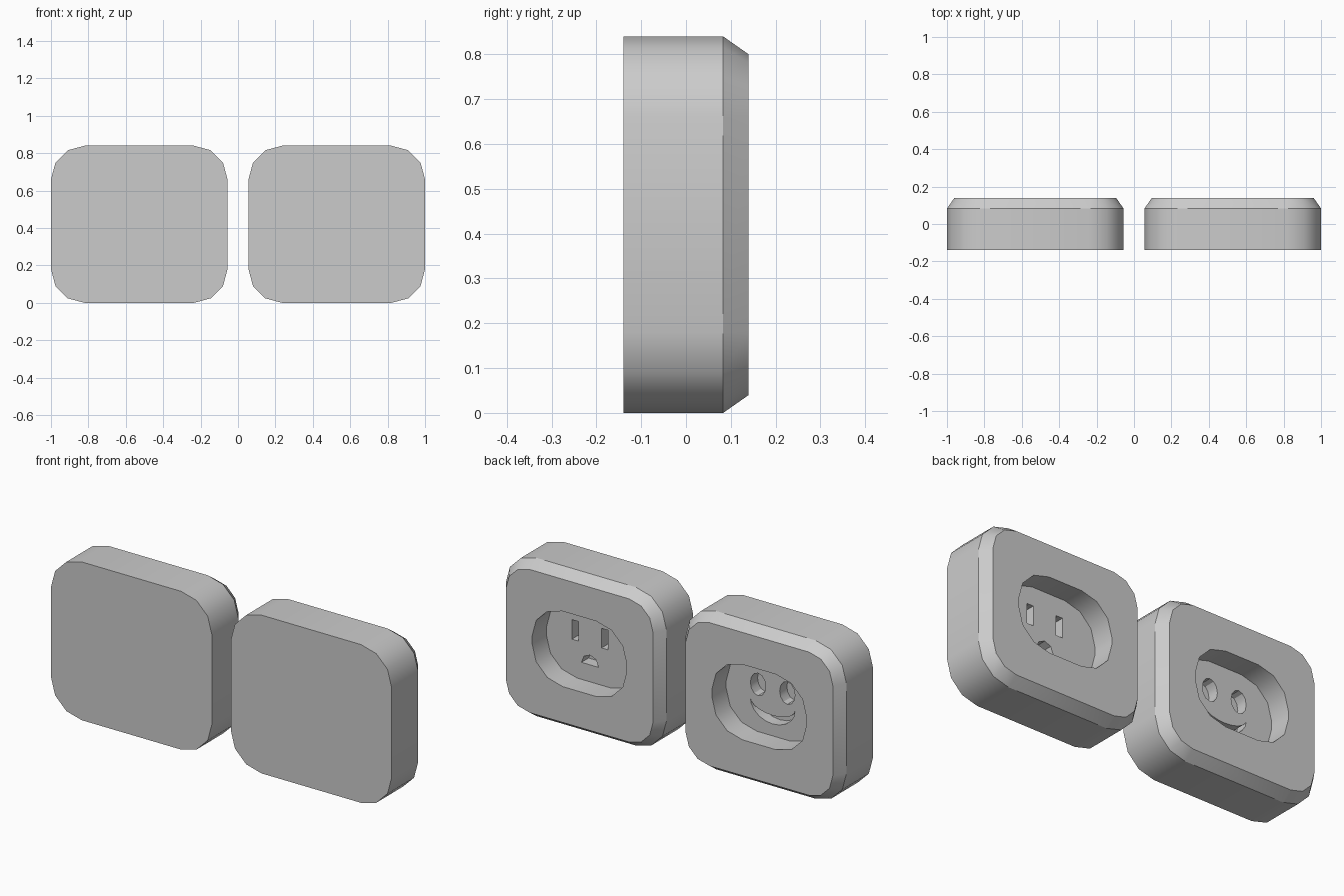
import bpy, bmesh
from math import sin, cos, pi, radians

if "Cube" in bpy.data.objects:
    bpy.data.objects.remove(bpy.data.objects["Cube"])

CZ = 0.42                      # height of the block centres
BACK, EDGE, FACE = -0.14, 0.083, 0.14
FLOOR = 0.02                   # y of the recess floor
HOLE = -0.04                   # y of the hole bottoms


def rounded_rect(hx, hz, r, n=3):
    pts = []
    for q, (sx, sz) in enumerate([(1, 1), (-1, 1), (-1, -1), (1, -1)]):
        for i in range(n + 1):
            a = (q + i / n) * pi / 2
            pts.append((sx * (hx - r) + r * cos(a), sz * (hz - r) + r * sin(a)))
    return pts


def arc(rx, rz, a0, a1, n, cz=0.0):
    return [(rx * cos(a0 + (a1 - a0) * i / n), cz + rz * sin(a0 + (a1 - a0) * i / n))
            for i in range(n + 1)]


def loft(name, sections, x, z):
    """Solid through matching outlines, each given as (y, points)."""
    bm = bmesh.new()
    rings = [[bm.verts.new((x + px, y, z + pz)) for px, pz in pts] for y, pts in sections]
    n = len(rings[0])
    for a, b in zip(rings, rings[1:]):
        for i in range(n):
            bm.faces.new((a[i], a[(i + 1) % n], b[(i + 1) % n], b[i]))
    bm.faces.new(rings[0])
    bm.faces.new(rings[-1])
    bmesh.ops.recalc_face_normals(bm, faces=bm.faces[:])
    me = bpy.data.meshes.new(name)
    bm.to_mesh(me)
    bm.free()
    ob = bpy.data.objects.new(name, me)
    bpy.context.collection.objects.link(ob)
    return ob


def carve(ob, outline, x, z, y0, y1):
    cutter = loft("cutter", [(y0, outline), (y1, outline)], x, z)
    cutter.hide_render = True
    mod = ob.modifiers.new("carve", 'BOOLEAN')
    mod.operation, mod.solver, mod.object = 'DIFFERENCE', 'EXACT', cutter
    bpy.context.view_layer.objects.active = ob
    bpy.ops.object.modifier_apply(modifier=mod.name)
    bpy.data.objects.remove(cutter)


def block(name, x, holes):
    # body with chamfered rear edge
    body = rounded_rect(0.472, 0.42, 0.18)
    ob = loft(name, [(BACK, body), (EDGE, body),
                     (FACE, rounded_rect(0.432, 0.38, 0.14))], x, CZ)
    # recess, then the holes in its floor
    carve(ob, rounded_rect(0.278, 0.20, 0.18), x, CZ + 0.01, FLOOR, 0.3)
    for outline, hx, hz in holes:
        carve(ob, outline, hx, CZ + hz, HOLE, FLOOR + 0.04)
    bpy.ops.object.select_all(action='DESELECT')
    ob.select_set(True)
    bpy.context.view_layer.objects.active = ob
    bpy.ops.object.shade_smooth_by_angle(angle=radians(32))


# socket block: two slots and a half-round hole
sx = 0.55
slot = [(-0.019, -0.052), (0.019, -0.052), (0.019, 0.052), (-0.019, 0.052)]
block("socket_block", 0.528, [
    (slot, sx - 0.087, 0.06), (slot, sx + 0.087, 0.06),
    (arc(0.05, 0.052, 0, pi, 4), sx, -0.10)])

# smiling block: two oval eyes and a crescent mouth
ex = -0.523
eye = arc(0.045, 0.06, 0, 2 * pi, 12)[:-1]
mouth = (arc(0.132, 0.107, pi, 2 * pi, 10, -0.02)
         + arc(0.132, 0.062, 2 * pi, pi, 10, -0.02)[1:-1])
block("smile_block", -0.528, [
    (eye, ex - 0.086, 0.06), (eye, ex + 0.086, 0.06), (mouth, ex, 0.0)])
